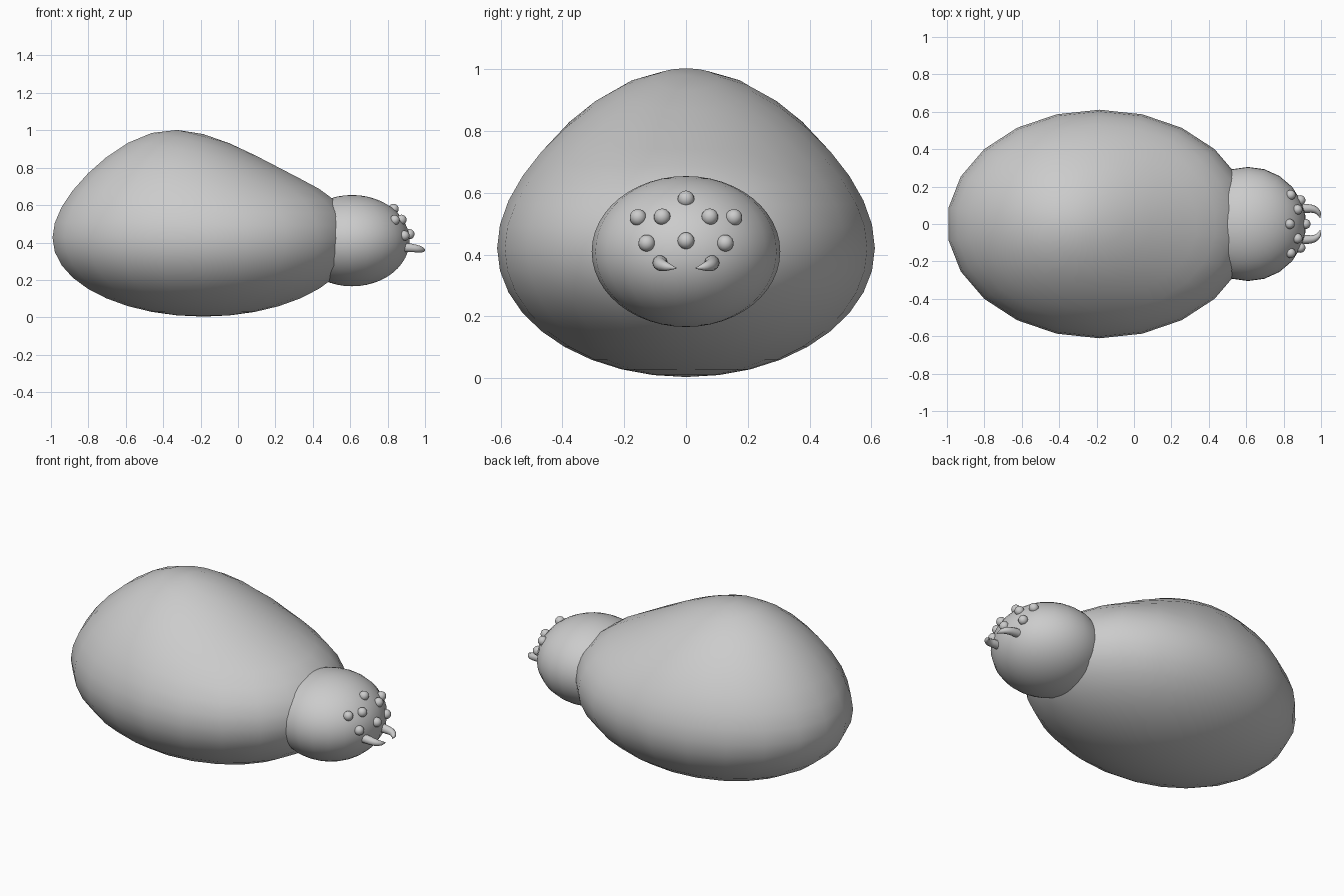
import bpy
import math
from mathutils import Vector

if "Cube" in bpy.data.objects:
    bpy.data.objects.remove(bpy.data.objects["Cube"])


def ball(name, loc, radii, segs, rings):
    bpy.ops.mesh.primitive_uv_sphere_add(segments=segs, ring_count=rings, radius=1)
    ob = bpy.context.object
    ob.name = name
    for v in ob.data.vertices:
        v.co = Vector(loc) + Vector([c * r for c, r in zip(v.co, radii)])
    bpy.ops.object.shade_smooth()
    return ob


# Abdomen: ellipsoid pulled up into a rear hump with a smooth falloff
body_z = 0.42
abdomen = ball("abdomen", (0, 0, 0), (1, 1, 1), 22, 18)
hump = Vector((-0.41, 0, 0.83))
for v in abdomen.data.vertices:
    p = Vector((v.co.x * 0.815 - 0.185, v.co.y * 0.611, v.co.z * 0.416 + body_z))
    t = max(0, 1 - (p - hump).length / 0.8)
    p.z += 0.178 * (3 * t * t - 2 * t ** 3)
    v.co = p

# Head
hc, hr = Vector((0.61, 0, 0.41)), Vector((0.31, 0.305, 0.244))
ball("head", hc, hr, 22, 24)

# Eyes, seated on the head surface
eyes = [(0, 0.58), (0, 0.445)]
for y, z in [(0.155, 0.52), (0.077, 0.522), (0.127, 0.437)]:
    eyes += [(y, z), (-y, z)]
for i, (y, z) in enumerate(eyes):
    k = 1 - (y / hr.y) ** 2 - ((z - hc.z) / hr.z) ** 2
    x = hc.x + hr.x * math.sqrt(k)
    ball(f"eye_{i + 1}", (x, y, z), (0.027, 0.027, 0.027), 16, 10)

# Fangs: tapered curves hooking inwards
path = [(0.88, 0.083, 0.374, 0.026), (0.925, 0.083, 0.371, 0.024),
        (0.962, 0.078, 0.366, 0.020), (0.985, 0.061, 0.361, 0.014),
        (0.996, 0.032, 0.356, 0.002)]
for side, s in (("left", -1), ("right", 1)):
    cu = bpy.data.curves.new(f"fang_{side}", 'CURVE')
    cu.dimensions = '3D'
    cu.bevel_depth = 1
    cu.bevel_resolution = 3
    cu.use_fill_caps = True
    sp = cu.splines.new('BEZIER')
    sp.bezier_points.add(len(path) - 1)
    for bp, (x, y, z, r) in zip(sp.bezier_points, path):
        bp.co = (x, y * s, z)
        bp.radius = r
        bp.handle_left_type = bp.handle_right_type = 'AUTO'
    sp.resolution_u = 4
    ob = bpy.data.objects.new(f"fang_{side}", cu)
    bpy.context.collection.objects.link(ob)
